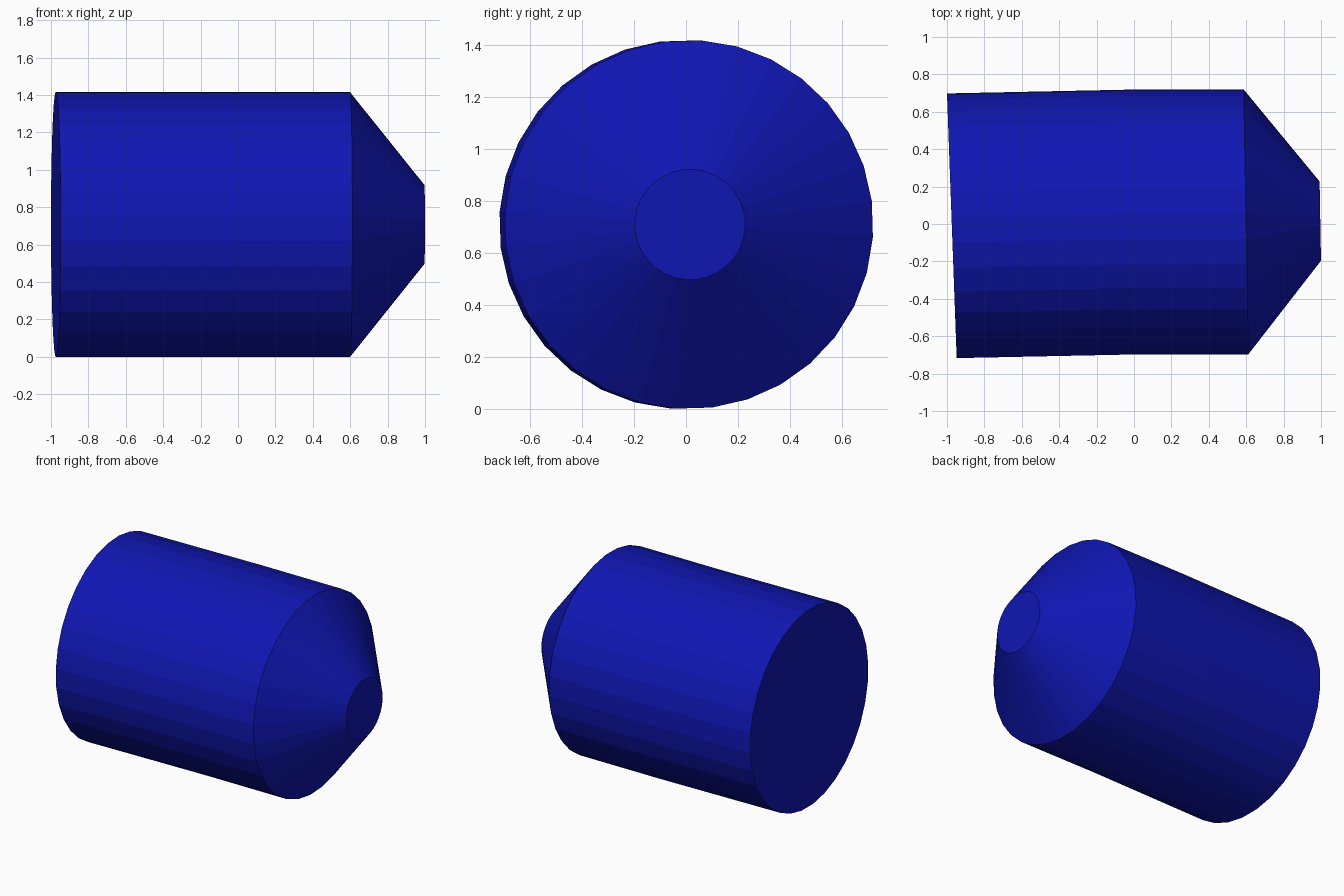
import bpy, bmesh
from math import sin, cos, radians

if "Cube" in bpy.data.objects:
    bpy.data.objects.remove(bpy.data.objects["Cube"])

SIDES = 32
OFFSET = radians(7.3)
CENTRE_Z = 0.708

# Cross-sections along the slightly bent body: centre x, centre y, radius, tilt in degrees
SECTIONS = [
    (-0.974, -0.0095, 0.7097, 2.1),
    (-0.035, 0.010, 0.7097, 1.3),
    (0.599, 0.011, 0.7097, 1.0),
    (0.996, 0.0155, 0.2125, 1.0),
]


def add_ring(bm, x, y, radius, tilt):
    t = radians(tilt)
    ring = []
    for i in range(SIDES):
        a = OFFSET + radians(360 * i / SIDES)
        u, v = radius * cos(a), radius * sin(a)
        ring.append(bm.verts.new((x - u * sin(t), y + u * cos(t), CENTRE_Z + v)))
    return ring


# Body: loft the cross-sections and cap both ends
bm = bmesh.new()
rings = [add_ring(bm, *s) for s in SECTIONS]
for a, b in zip(rings, rings[1:]):
    for i in range(SIDES):
        j = (i + 1) % SIDES
        bm.faces.new((a[i], a[j], b[j], b[i]))
bm.faces.new(rings[0])
bm.faces.new(rings[-1])
bmesh.ops.recalc_face_normals(bm, faces=bm.faces)

mesh = bpy.data.meshes.new("tapered_barrel")
bm.to_mesh(mesh)
bm.free()
barrel = bpy.data.objects.new("tapered_barrel", mesh)
bpy.context.collection.objects.link(barrel)

# Deep blue finish
blue = bpy.data.materials.new("deep_blue")
blue.diffuse_color = (0.005, 0.008, 0.45, 1)
blue.use_nodes = True
blue.node_tree.nodes["Principled BSDF"].inputs["Base Color"].default_value = blue.diffuse_color
mesh.materials.append(blue)
